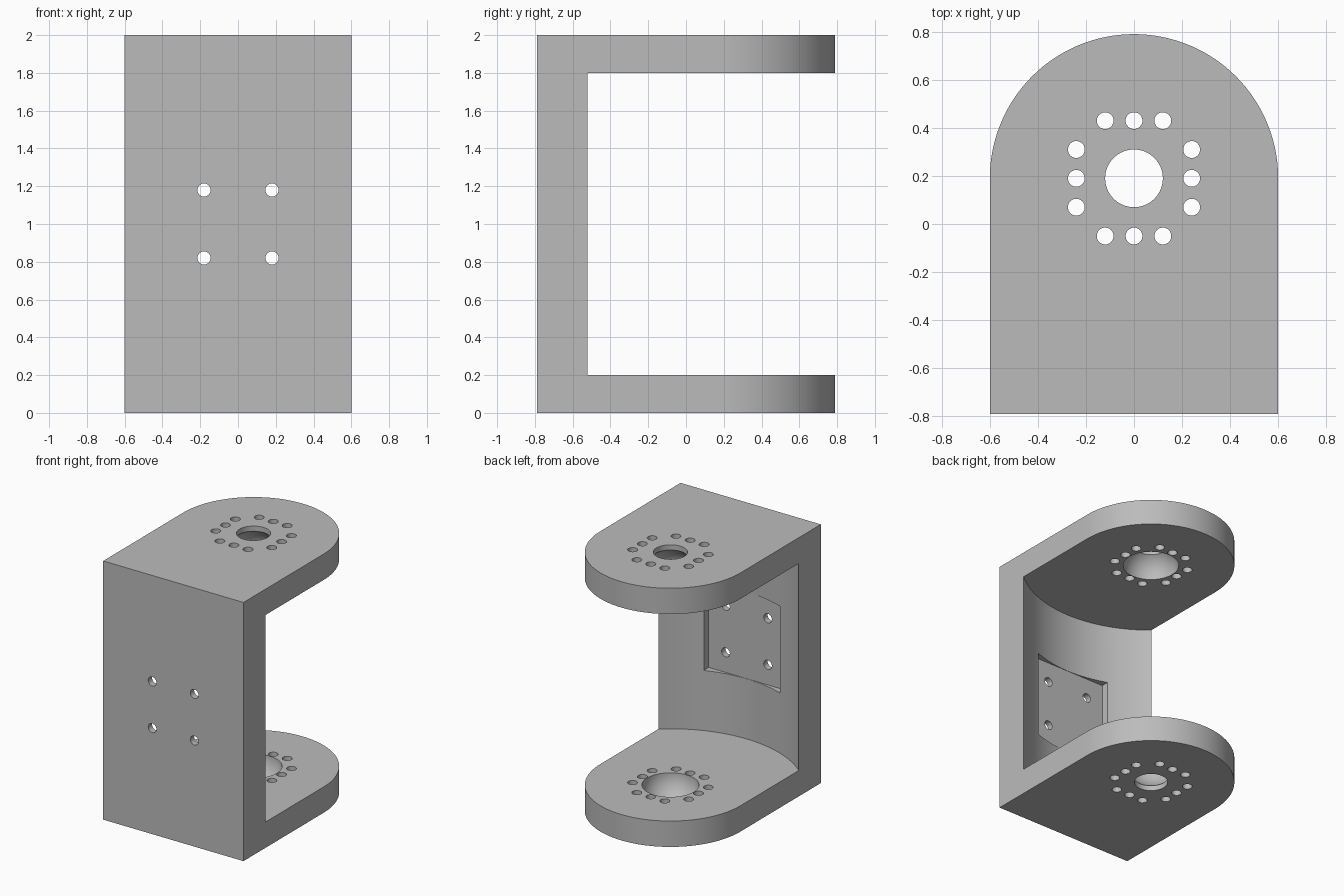
import bpy
import math

if "Cube" in bpy.data.objects:
    bpy.data.objects.remove(bpy.data.objects["Cube"], do_unlink=True)

WIDTH, HEIGHT, FRONT = 0.6, 2.0, -0.79   # half width, full height, front face
AXIS_Y = 0.19                            # pivot axis position
FLANGE = 0.2                             # flange thickness


def box(name, x, y, z):
    """Box spanning the given (min, max) ranges."""
    bpy.ops.mesh.primitive_cube_add(size=1, location=[(a + b) / 2 for a, b in (x, y, z)])
    obj = bpy.context.object
    obj.name = name
    obj.scale = [b - a for a, b in (x, y, z)]
    bpy.ops.object.transform_apply(location=True, rotation=True, scale=True)
    return obj


def cylinder(name, radius, depth, location, sides=48, along_y=False):
    turn = (math.pi / 2, 0, 0) if along_y else (0, 0, 0)
    bpy.ops.mesh.primitive_cylinder_add(vertices=sides, radius=radius, depth=depth,
                                        location=location, rotation=turn)
    obj = bpy.context.object
    obj.name = name
    bpy.ops.object.transform_apply(location=True, rotation=True, scale=True)
    return obj


def combine(target, tool, operation="DIFFERENCE"):
    """Apply a boolean and discard the tool."""
    tool.hide_render = True
    mod = target.modifiers.new("combine", "BOOLEAN")
    mod.operation, mod.solver, mod.object = operation, "EXACT", tool
    bpy.ops.object.select_all(action="DESELECT")
    bpy.context.view_layer.objects.active = target
    target.select_set(True)
    bpy.ops.object.modifier_apply(modifier=mod.name)
    bpy.data.objects.remove(tool, do_unlink=True)


# Solid body with a rounded back: outline extruded upward
segments = 96
outline = [(-WIDTH, FRONT), (WIDTH, FRONT)]
outline += [(WIDTH * math.cos(math.pi * i / segments),
             AXIS_Y + WIDTH * math.sin(math.pi * i / segments)) for i in range(segments + 1)]
n = len(outline)
verts = [(x, y, z) for z in (0, HEIGHT) for x, y in outline]
faces = [list(range(n))[::-1], list(range(n, 2 * n))]
faces += [(i, (i + 1) % n, (i + 1) % n + n, i + n) for i in range(n)]
mesh = bpy.data.meshes.new("bracket")
mesh.from_pydata(verts, [], faces)
bracket = bpy.data.objects.new("bracket", mesh)
bpy.context.collection.objects.link(bracket)

# Opening between the flanges, with a concave inner wall
combine(bracket, cylinder("opening_cutter", 0.93, HEIGHT - 2 * FLANGE,
                          (0, AXIS_Y, HEIGHT / 2), sides=192))

# Flat square pocket in the inner wall
combine(bracket, box("pocket_cutter", (-0.325, 0.325), (-0.742, -0.4), (0.665, 1.335)))

# Four mounting holes through the front wall
for x in (-0.18, 0.18):
    for z in (0.82, 1.18):
        combine(bracket, cylinder("mount_hole_cutter", 0.035, 0.4, (x, FRONT, z), 32, True))

# Spherical seats on the inner side of each flange
for z in (FLANGE, HEIGHT - FLANGE):
    bpy.ops.mesh.primitive_uv_sphere_add(segments=64, ring_count=32, radius=0.2,
                                         location=(0, AXIS_Y, z))
    combine(bracket, bpy.context.object)

# Pivot hole and the ring of bolt holes through both flanges
combine(bracket, cylinder("pivot_cutter", 0.12, 3, (0, AXIS_Y, 1), 64))
for offset in (-0.12, 0, 0.12):
    for side in (-0.24, 0.24):
        for x, y in ((offset, side), (side, offset)):
            combine(bracket, cylinder("bolt_hole_cutter", 0.035, 3, (x, AXIS_Y + y, 1), 32))

# Single grey finish
grey = bpy.data.materials.new("plain_grey")
grey.use_nodes = True
color = (0.5, 0.5, 0.5, 1)
grey.diffuse_color = color
grey.node_tree.nodes["Principled BSDF"].inputs["Base Color"].default_value = color
bracket.data.materials.clear()
bracket.data.materials.append(grey)
for poly in bracket.data.polygons:
    poly.material_index = 0

bpy.ops.object.select_all(action="DESELECT")
bracket.select_set(True)
bpy.context.view_layer.objects.active = bracket
bpy.ops.object.shade_smooth_by_angle(angle=math.radians(30))
